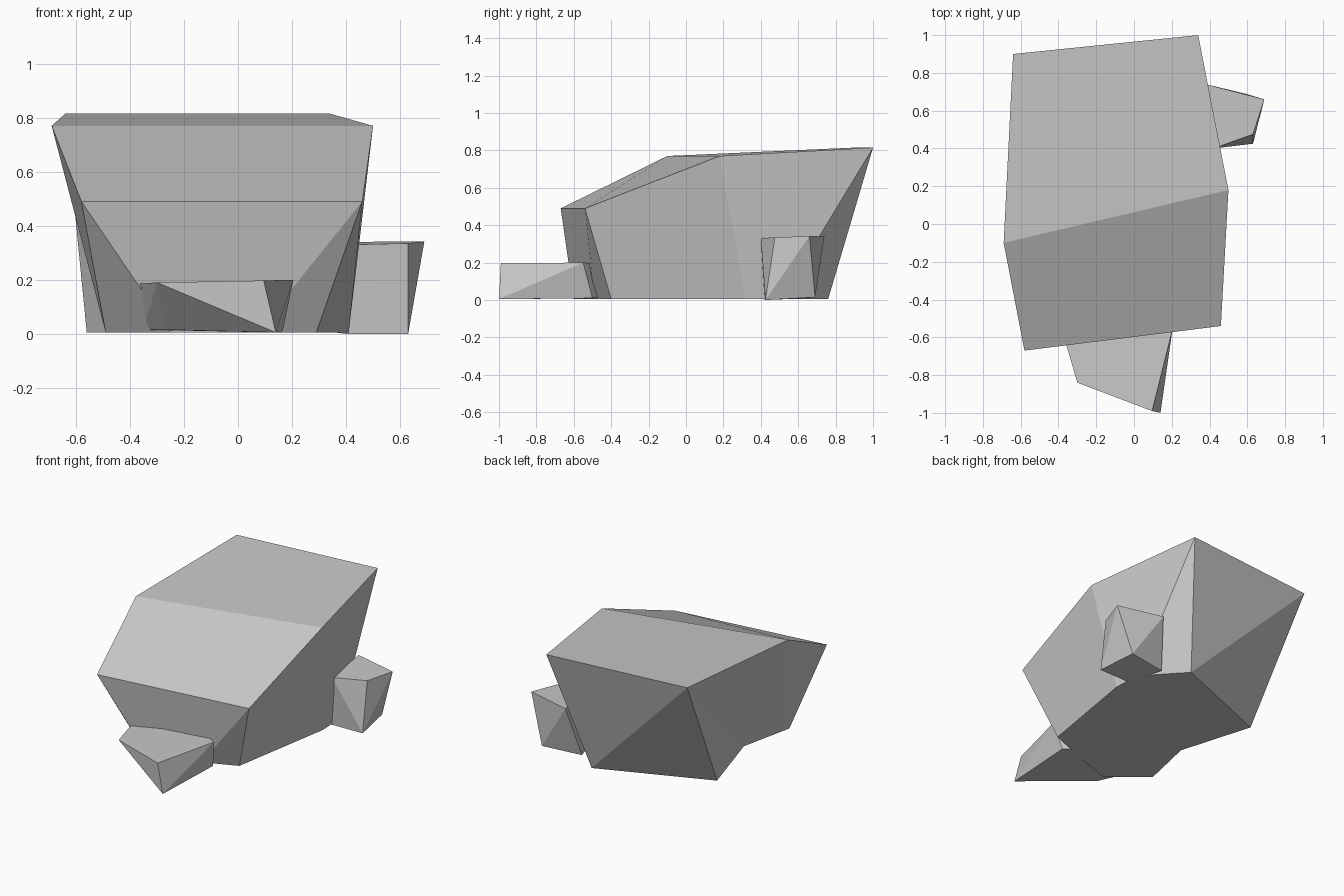
import bpy
import bmesh

# Remove the default cube only
cube = bpy.data.objects.get("Cube")
if cube:
    bpy.data.objects.remove(cube, do_unlink=True)

# Single stone colour
STONE = (0.58, 0.58, 0.58, 1)
stone = bpy.data.materials.new("stone_grey")
stone.use_nodes = True
stone.diffuse_color = STONE
shader = next(n for n in stone.node_tree.nodes if n.type == "BSDF_PRINCIPLED")
shader.inputs["Base Color"].default_value = STONE
shader.inputs["Roughness"].default_value = 0.9


def finish(bm, name):
    """Turn a bmesh into a flat-shaded stone object."""
    bmesh.ops.recalc_face_normals(bm, faces=bm.faces)
    mesh = bpy.data.meshes.new(name)
    bm.to_mesh(mesh)
    bm.free()
    mesh.materials.append(stone)
    obj = bpy.data.objects.new(name, mesh)
    bpy.context.collection.objects.link(obj)
    return obj


def faceted_rock(name, corners, faces):
    """Rock from named corners; each face lists the corners around it."""
    bm = bmesh.new()
    verts = {key: bm.verts.new(co) for key, co in corners.items()}
    for face in faces:
        bm.faces.new([verts[key] for key in face.split()])
    return finish(bm, name)


def chipped_rock(name, corners):
    """Small convex rock wrapped around its corners."""
    bm = bmesh.new()
    for co in corners:
        bm.verts.new(co)
    bmesh.ops.convex_hull(bm, input=bm.verts)
    bmesh.ops.dissolve_limit(bm, angle_limit=0.02, verts=bm.verts, edges=bm.edges)
    return finish(bm, name)


# Large boulder: sloped roof, tapering to a smaller, notched base
LOW = 0.005
boulder_corners = {
    "roof_back_right": (-.64, .9, .815),
    "roof_back_left": (.34, 1, .815),
    "ridge_left": (.5, .18, .77),
    "ridge_right": (-.69, -.1, .77),
    "brow_right": (-.58, -.67, .49),
    "brow_left": (.46, -.54, .49),
    "base_back_right": (-.56, .47, LOW),
    "base_back_left": (.17, .76, LOW),
    "base_side_back": (.4, .51, LOW),
    "base_side_mid": (.41, .32, LOW),
    "base_front_left": (.29, -.4, LOW),
    "base_toe_left": (.07, -.49, LOW),
    "base_toe_right": (-.25, -.6, LOW),
    "base_front_right": (-.49, -.4, LOW),
    "base_notch": (-.41, -.03, LOW),
}
base_loop = " ".join(key for key in boulder_corners if key.startswith("base"))
faceted_rock("boulder", boulder_corners, [
    # roof and front slope
    "roof_back_right roof_back_left ridge_left ridge_right",
    "ridge_right ridge_left brow_left brow_right",
    # front
    "brow_right brow_left base_toe_left base_toe_right",
    "brow_left base_front_left base_toe_left",
    "brow_right base_toe_right base_front_right",
    # left side
    "brow_left ridge_left base_side_mid base_front_left",
    "ridge_left roof_back_left base_side_back base_side_mid",
    "roof_back_left base_back_left base_side_back",
    # back
    "roof_back_right base_back_left roof_back_left",
    "roof_back_right base_back_right base_back_left",
    # right side
    "roof_back_right base_notch base_back_right",
    "roof_back_right ridge_right base_notch",
    "ridge_right base_front_right base_notch",
    "ridge_right brow_right base_front_right",
    # underside
    base_loop,
])

# Small rock at the front
chipped_rock("front_rock", [
    (-.37, -.6, .185), (-.3, -.84, .19), (.095, -.99, .197),
    (.205, -.55, .2), (0, -.42, .195),
    (-.35, -.49, .015), (-.27, -.67, .015), (.14, -1, .005),
    (.165, -.5, .01), (0, -.4, .01),
])

# Small rock at the left side
chipped_rock("side_rock", [
    (.63, .475, .335), (.69, .66, .342), (.38, .74, .34), (.42, .4, .33),
    (.63, .425, 0), (.59, .69, .015), (.32, .65, .01), (.4, .42, 0),
])
